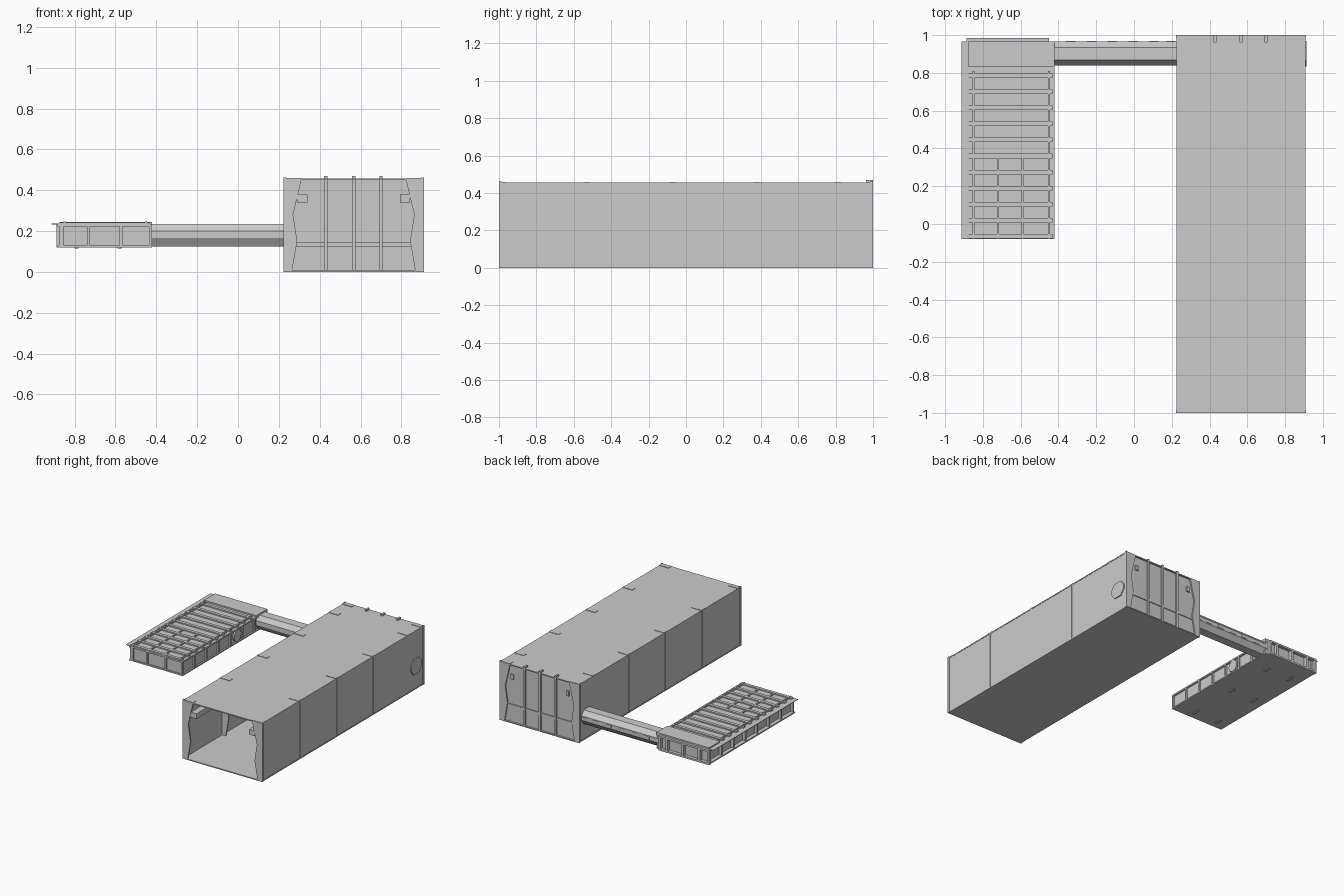
import bpy, bmesh
from mathutils import Vector

if "Cube" in bpy.data.objects:
    bpy.data.objects.remove(bpy.data.objects["Cube"])

grey = bpy.data.materials.new("plain_grey")
grey.diffuse_color = (0.6, 0.6, 0.6, 1)
grey.use_nodes = True
grey.node_tree.nodes["Principled BSDF"].inputs["Base Color"].default_value = grey.diffuse_color


def finish(name, bm):
    bmesh.ops.recalc_face_normals(bm, faces=bm.faces[:])
    me = bpy.data.meshes.new(name)
    bm.to_mesh(me)
    bm.free()
    me.materials.append(grey)
    ob = bpy.data.objects.new(name, me)
    bpy.context.collection.objects.link(ob)
    return ob


def boxes(name, items):
    """One object from boxes given as x0, x1, y0, y1, z0, z1."""
    bm = bmesh.new()
    for x0, x1, y0, y1, z0, z1 in items:
        vs = bmesh.ops.create_cube(bm, size=1)["verts"]
        for v in vs:
            v.co = Vector((x0 if v.co.x < 0 else x1,
                           y0 if v.co.y < 0 else y1,
                           z0 if v.co.z < 0 else z1))
    return finish(name, bm)


def prism(name, pts, offset):
    """Extrude a flat outline by an offset."""
    bm = bmesh.new()
    f = bm.faces.new([bm.verts.new(p) for p in pts])
    r = bmesh.ops.extrude_face_region(bm, geom=[f])
    bmesh.ops.translate(bm, vec=offset,
                        verts=[v for v in r["geom"] if isinstance(v, bmesh.types.BMVert)])
    return finish(name, bm)


# ---- Large hull: open at the front, closed at the back ----
XL, XR, H, T = 0.226, 0.907, 0.457, 0.008
MID = (XL + XR) / 2
BAYS = (-0.53, -0.07, 0.38)
boxes("hull_floor", [(XL, XR, -1, 1, 0, T)])
boxes("hull_roof", [(XL, XR, -1, 1, H - T, H)])
boxes("hull_side_walls", [(XL + .002, XL + T, -1, 1, T, H - T),
                          (XR - T, XR - .002, -1, 1, T, H - T)])
boxes("hull_back_wall", [(XL + T, XR - T, 0.978, 0.988, T, H - T)])
boxes("back_wall_ledge", [(XL + T, XR - T, 0.97, 0.994, 0.125, 0.145)])
boxes("back_ribs", [(x - .008, x + .008, 0.962, 1, 0, 0.47) for x in (0.43, MID, 0.70)])

# Wavy flanges at both ends and at each inner bay
WAVE = [(XL + .003, H - T), (0.31, H - T), (0.27, 0.28), (0.29, 0.15), (0.265, T), (XL + .003, T)]
for i, y in enumerate((-1,) + BAYS + (0.99,)):
    for side in ("left", "right"):
        pts = [(x if side == "left" else 2 * MID - x, y, z) for x, z in WAVE]
        prism(f"flange_{i}_{side}", pts, (0, 0.01, 0))

# Roof tabs, hooks, wall seams and corner edging, mirrored left to right
tabs, hooks, seams, edging = [], [], [], []


def both(lst, x0, x1, *rest):
    lst.append((x0, x1, *rest))
    lst.append((2 * MID - x1, 2 * MID - x0, *rest))


for y in (-0.98,) + BAYS + (0.81, 0.98):
    both(tabs, XL, 0.31, y - .018, y + .018, H - .001, H + .003)
both(hooks, 0.29, 0.34, -0.998, -0.75, 0.34, 0.38)
both(hooks, 0.315, 0.34, 0.985, 0.998, 0.34, 0.38)
for y in BAYS:
    both(seams, XL - .001, XL + .003, y - .004, y + .004, T, H - T)
for y in (-1, 0.985):
    both(edging, XL - .004, XL + .008, y, y + .015, 0, H + .005)
boxes("roof_tabs", tabs)
boxes("hooks", hooks)
boxes("wall_seams", seams)
boxes("corner_edging", edging)

# ---- Eight-sided connecting beam ----
Y0, Y1, Z0, Z1 = 0.84, 0.965, 0.125, 0.235


def octagon(x, g=0.0):
    a, b, c, d = Y0 - g, Y1 + g, Z0 - g, Z1 + g
    return [(x, a, .165), (x, a, .20), (x, .867, d), (x, .935, d),
            (x, b, .20), (x, b, .165), (x, .935, c), (x, .867, c)]


prism("beam", octagon(-0.44), (0.69, 0, 0))
prism("beam_end_cap", octagon(XR - .004, .005), (0.009, 0, 0))
boxes("beam_slots", [(x, x + .05, Y1 - .002, Y1 + .003, .171, .194)
                     for x in (-.36, -.25, -.14, -.03, .08, .17)])

# ---- Small outrigger float ----
PL, PR, PF, PB = -0.885, -0.422, -0.08, 0.965
boxes("float_body", [(PL + .03, PR - .012, PF + .012, PB - .005, 0.128, 0.225)])
boxes("float_bottom", [(PL, PR, PF, PB, 0.12, 0.13)])
boxes("float_bottom_pads", [(x - .01, x + .01, y - .03, y + .03, 0.114, 0.121)
                            for x in (-.79, -.58) for y in (0, .4, .8)])
boxes("float_deck", [(PL, PR, PF, PB, 0.222, 0.234)])
boxes("float_side_lip", [(-0.913, PL + .01, PF, PB, 0.232, 0.236)])

# Deck slats, rails and rear plate
boxes("deck_slats", [(PL + .01, PR - .01, y - .012, y + .012, 0.233, 0.243)
                     for y in [-.065 + .085 * i for i in range(11)]])
boxes("deck_rails", [(x - .005, x + .005, PF, .81, 0.233, 0.246) for x in (-.85, -.45)]
      + [(x - .006, x + .006, PF, .36, 0.233, 0.242) for x in (-.72, -.59)])
boxes("deck_rear_plate", [(PL + .01, PR, 0.83, PB, 0.233, 0.245)])

# Framed side panels
sides = []
for y in [PF + .005 + .147 * i for i in range(8)]:
    sides += [(PR - .014, PR, y - .005, y + .009, 0.128, 0.225),
              (PL + .008, PL + .032, y - .005, y + .009, 0.128, 0.225)]
boxes("float_side_posts", sides)
boxes("float_front_posts", [(x, x + .014, PF, PF + .014, 0.128, 0.225)
                            for x in (PL + .008, -.74, -.58, PR - .014)])

# Rear frame with uprights
boxes("float_rear_frame",
      [(-.888, -.45, PB - .006, .985, z, z + .014) for z in (.12, .22)]
      + [(x - .009, x + .009, PB - .006, .985, .13, .222) for x in (-.879, -.80, -.66, -.52, -.459)])

# Round boss on the inner side of the float
bm = bmesh.new()
bmesh.ops.create_cone(bm, cap_ends=True, segments=16, radius1=.045, radius2=.045, depth=.014)
for v in bm.verts:
    v.co = Vector((PR - .007 + v.co.z, 0.6 + v.co.x, 0.177 + v.co.y))
finish("float_side_boss", bm)
